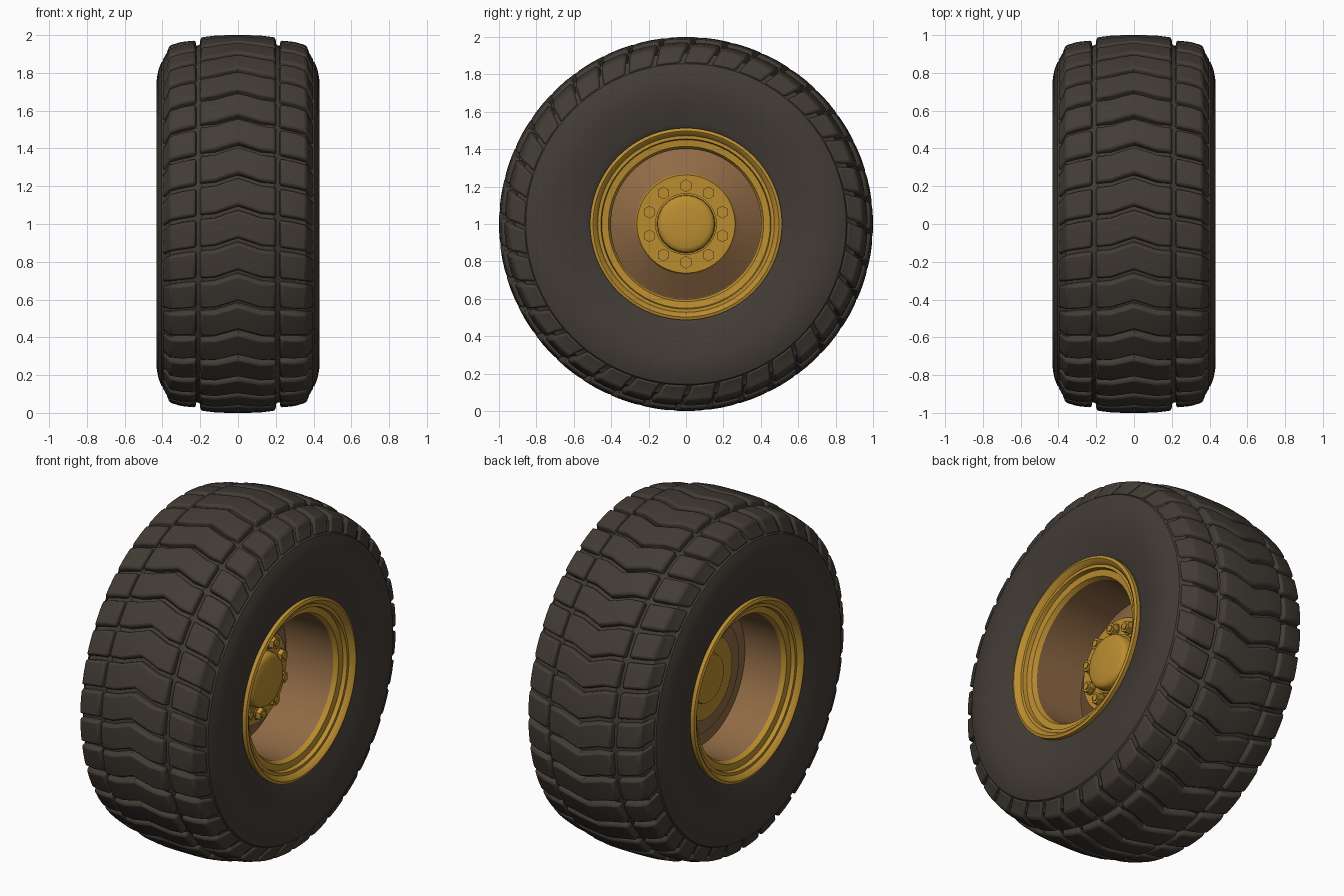
import bpy, bmesh, math

if "Cube" in bpy.data.objects:
    bpy.data.objects.remove(bpy.data.objects["Cube"])

TAU = 2 * math.pi
LUGS = 36


def material(name, rgb):
    m = bpy.data.materials.new(name)
    m.diffuse_color = (*rgb, 1)
    m.use_nodes = True
    m.node_tree.nodes["Principled BSDF"].inputs["Base Color"].default_value = m.diffuse_color
    return m


rubber = material("dark_rubber", (0.055, 0.045, 0.036))
gold = material("gold_paint", (0.50, 0.27, 0.03))
brown = material("brown_metal", (0.28, 0.145, 0.06))


def polar(x, r, t):
    # wheel axis is x, angle starts at the top and turns towards +y
    return (x, r * math.sin(t), 1 + r * math.cos(t))


def finish(bm, name, mats, angle=35):
    bmesh.ops.remove_doubles(bm, verts=bm.verts, dist=1e-5)
    bmesh.ops.recalc_face_normals(bm, faces=bm.faces)
    me = bpy.data.meshes.new(name)
    bm.to_mesh(me)
    bm.free()
    ob = bpy.data.objects.new(name, me)
    bpy.context.collection.objects.link(ob)
    for m in mats:
        me.materials.append(m)
    bpy.ops.object.select_all(action='DESELECT')
    ob.select_set(True)
    bpy.context.view_layer.objects.active = ob
    bpy.ops.object.shade_smooth_by_angle(angle=math.radians(angle))
    return ob


def revolve(name, prof, mats, pick=lambda x, r: 0, closed=True, n=96, angle=35):
    bm = bmesh.new()
    rings = [[bm.verts.new(polar(x, r, TAU * i / n)) for i in range(n)] for x, r in prof]
    for j in range(len(prof) if closed else len(prof) - 1):
        k = (j + 1) % len(prof)
        mid = [(prof[j][a] + prof[k][a]) / 2 for a in (0, 1)]
        for i in range(n):
            i2 = (i + 1) % n
            f = bm.faces.new((rings[j][i], rings[j][i2], rings[k][i2], rings[k][i]))
            f.material_index = pick(*mid)
    return finish(bm, name, mats, angle)


def mirrored(half):
    return half + [(-x, r) for x, r in reversed(half)]


# tyre carcass with bulging sidewalls
revolve("tyre_body", mirrored([
    (0.36, 0.48), (0.385, 0.505), (0.395, 0.54), (0.412, 0.60), (0.425, 0.66),
    (0.432, 0.72), (0.43, 0.77), (0.42, 0.82), (0.405, 0.857), (0.385, 0.868),
    (0.36, 0.915), (0.21, 0.945), (0.19, 0.962)]), [rubber])


def lug_row(name, sections, phase=0.0, bevel=0.012):
    # each section: x, top radius, base x, base radius, shift along the tread
    bm = bmesh.new()
    half = TAU / LUGS / 2 - 0.008
    for i in range(LUGS):
        t0 = TAU * (i + phase) / LUGS
        loops = []
        for x, r, bx, br, s in sections:
            t = t0 + s
            loops.append([bm.verts.new(p) for p in (
                polar(bx, br, t - half), polar(x, r, t - half + 0.007),
                polar(x, r, t), 
                polar(x, r, t + half - 0.007), polar(bx, br, t + half))])
        for a, b in zip(loops, loops[1:]):
            for k in range(5):
                k2 = (k + 1) % 5
                bm.faces.new((a[k], a[k2], b[k2], b[k]))
        bm.faces.new(loops[0])
        bm.faces.new(loops[-1])
    ob = finish(bm, name, [rubber])
    mod = ob.modifiers.new("soft_edges", 'BEVEL')
    mod.width = bevel
    mod.segments = 2
    mod.limit_method = 'ANGLE'
    mod.angle_limit = math.radians(40)
    return ob


# centre chevron lugs, pointing in the rolling direction
side = [(0.198, 0.988, 0.204, 0.935, -0.05), (0.12, 0.998, 0.12, 0.94, -0.042),
        (0.06, 1.0, 0.06, 0.945, -0.02)]
lug_row("centre_tread", side + [(0.0, 1.0, 0.0, 0.945, 0.0)] +
        [(-x, r, -bx, br, s) for x, r, bx, br, s in reversed(side)])

# shoulder lugs that wrap down onto the sidewall
shoulder = [(0.225, 0.972, 0.216, 0.92, -0.055), (0.30, 0.964, 0.30, 0.91, -0.068),
            (0.362, 0.946, 0.34, 0.89, -0.080), (0.378, 0.905, 0.35, 0.87, -0.095),
            (0.402, 0.862, 0.36, 0.85, -0.115)]
for label, sg in (("right", 1), ("left", -1)):
    lug_row(label + "_shoulder_tread",
            [(sg * x, r, sg * bx, br, s) for x, r, bx, br, s in shoulder])

# rim: stepped gold lips on both sides and a brown barrel
revolve("rim", mirrored([
    (0.30, 0.46), (0.37, 0.47), (0.385, 0.513), (0.41, 0.513), (0.416, 0.497),
    (0.405, 0.482), (0.388, 0.472), (0.388, 0.455), (0.365, 0.45), (0.36, 0.415),
    (0.335, 0.402)]), [gold, brown],
    lambda x, r: 1 if abs(x) < 0.3 else 0, angle=25)

# dish: gold mounting face, brown cone, stepped brown back
revolve("wheel_dish", [
    (0.13, 0), (0.13, 0.262), (0.115, 0.27), (0.03, 0.40), (0.03, 0.41),
    (-0.10, 0.41), (-0.10, 0.33), (-0.12, 0.32), (-0.12, 0.24), (-0.135, 0.235),
    (-0.135, 0.14), (-0.15, 0.135), (-0.15, 0)], [gold, brown],
    lambda x, r: 0 if x > 0.12 or (x < -0.11 and r < 0.2) else 1, closed=False, angle=25)

# hub cap
revolve("hub_cap", [
    (0.12, 0.165), (0.14, 0.165), (0.142, 0.155), (0.18, 0.152), (0.192, 0.143),
    (0.198, 0.125), (0.205, 0.08), (0.206, 0)], [gold], closed=False, n=48, angle=40)


# wheel nuts
def prism(bm, cy, cz, r, x0, x1, n):
    ends = [[bm.verts.new((x, cy + r * math.sin(TAU * k / n), cz + r * math.cos(TAU * k / n)))
             for k in range(n)] for x in (x0, x1)]
    for k in range(n):
        k2 = (k + 1) % n
        bm.faces.new((ends[0][k], ends[0][k2], ends[1][k2], ends[1][k]))
    bm.faces.new(ends[0])
    bm.faces.new(ends[1])


bm = bmesh.new()
for i in range(10):
    _, y, z = polar(0, 0.205, TAU * i / 10)
    prism(bm, y, z, 0.038, 0.125, 0.137, 16)
    prism(bm, y, z, 0.034, 0.13, 0.165, 6)
    prism(bm, y, z, 0.019, 0.16, 0.172, 12)
finish(bm, "wheel_nuts", [gold])
